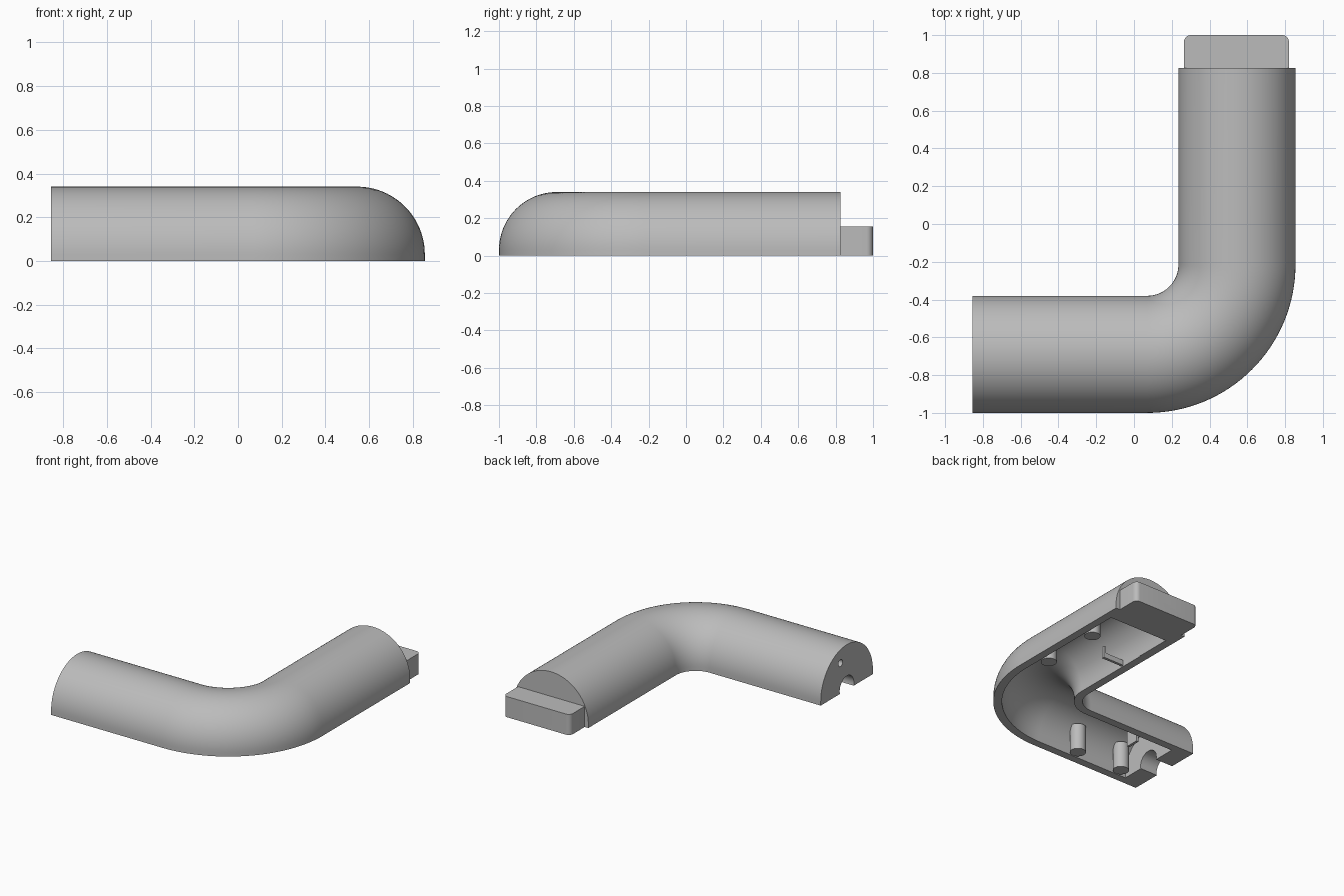
import bpy, bmesh
from math import sin, cos, pi, radians, sqrt
from mathutils import Vector

cube = bpy.data.objects.get("Cube")
if cube:
    bpy.data.objects.remove(cube)

grey = bpy.data.materials.new("plain_grey")
grey.use_nodes = True
grey.diffuse_color = (0.5, 0.5, 0.5, 1)
grey.node_tree.nodes["Principled BSDF"].inputs["Base Color"].default_value = (0.5, 0.5, 0.5, 1)

RADIUS, WALL, RISE = 0.31, 0.06, 0.03
ARM_X, ARM_Y = 0.545, -0.69          # centre lines of the two arms
BEND = Vector((0.07, -0.215))        # centre of the elbow


def make_object(name, bm):
    bmesh.ops.recalc_face_normals(bm, faces=bm.faces)
    mesh = bpy.data.meshes.new(name)
    bm.to_mesh(mesh)
    bm.free()
    mesh.materials.append(grey)
    obj = bpy.data.objects.new(name, mesh)
    bpy.context.collection.objects.link(obj)
    return obj


def sweep(name, radius, bottom, start_x, end_y):
    """Half-round section carried along one arm, the elbow and the other arm."""
    path = [(Vector((start_x, ARM_Y)), Vector((0, 1)))]
    for i in range(33):
        a = -pi / 2 + pi / 2 * i / 32
        out = Vector((cos(a), sin(a)))
        path.append((BEND + out * (ARM_X - BEND.x), -out))
    path.append((Vector((ARM_X, end_y)), Vector((-1, 0))))
    section = [(radius, bottom)]
    section += [(radius * cos(pi * i / 48), RISE + radius * sin(pi * i / 48)) for i in range(49)]
    section.append((-radius, bottom))
    bm = bmesh.new()
    rings = []
    for p, side in path:
        rings.append([bm.verts.new((*(p + side * s), z)) for s, z in section])
    n = len(section)
    for a, b in zip(rings, rings[1:]):
        for i in range(n):
            j = (i + 1) % n
            bm.faces.new((a[i], a[j], b[j], b[i]))
    bm.faces.new(rings[0])
    bm.faces.new(rings[-1])
    return make_object(name, bm)


def box(name, low, high, rounding=0):
    low, high = Vector(low), Vector(high)
    bm = bmesh.new()
    bmesh.ops.create_cube(bm, size=1)
    for v in bm.verts:
        v.co = (low + high) / 2 + v.co * (high - low)
    if rounding:
        corners = [e for e in bm.edges if all(v.co.y > high.y - 0.001 for v in e.verts)
                   and abs(e.verts[0].co.z - e.verts[1].co.z) > 0.01]
        bmesh.ops.bevel(bm, geom=corners, offset=rounding, segments=8, profile=0.5, affect='EDGES')
    return make_object(name, bm)


def rod(name, start, end, radius):
    start, end = Vector(start), Vector(end)
    bm = bmesh.new()
    bmesh.ops.create_cone(bm, cap_ends=True, segments=32, radius1=radius, radius2=radius,
                          depth=(end - start).length)
    turn = (end - start).to_track_quat('Z', 'Y')
    for v in bm.verts:
        v.co = (start + end) / 2 + turn @ v.co
    return make_object(name, bm)


def combine(obj, tool, operation='DIFFERENCE'):
    tool.hide_render = True
    mod = obj.modifiers.new("combine", 'BOOLEAN')
    mod.operation, mod.solver, mod.object = operation, 'EXACT', tool
    bpy.context.view_layer.update()
    graph = bpy.context.evaluated_depsgraph_get()
    mesh = bpy.data.meshes.new_from_object(obj.evaluated_get(graph))
    obj.modifiers.clear()
    obj.data = mesh
    bpy.data.objects.remove(tool)


# Hollow elbow shell with solid ends
shell = sweep("elbow_shell", RADIUS, 0, -0.855, 0.825)
combine(shell, sweep("cavity", RADIUS - WALL, -0.05, -0.71, 0.70))

# Joining tongue
combine(shell, box("tongue", (0.265, 0.76, 0), (0.82, 1, 0.155), 0.035), 'UNION')

# Screw holes with counterbores in the tongue
for y in (0.87, 0.965):
    combine(shell, rod("counterbore", (0.54, y, 0.07), (0.54, y, 0.3), 0.051))
    combine(shell, rod("screw_hole", (0.54, y, -0.1), (0.54, y, 0.2), 0.027))

# Cable opening and small hole through the other end wall
combine(shell, rod("cable_opening", (-1, ARM_Y, 0.02), (-0.6, ARM_Y, 0.02), 0.085))
combine(shell, rod("wire_hole", (-1, -0.615, 0.23), (-0.6, -0.615, 0.23), 0.026))

# Blind locating holes in the underside
for x, y in ((0.76, 0.92), (-0.79, -0.885)):
    combine(shell, rod("locating_hole", (x, y, -0.05), (x, y, 0.08), 0.022))

# Hollow screw posts along the outer wall
posts = []
for i, (x, y) in enumerate(((0.73, -0.05), (0.73, 0.42), (-0.23, -0.88), (-0.62, -0.88))):
    post = rod(f"screw_post_{i + 1}", (x, y, 0), (x, y, 0.2), 0.056)
    combine(post, rod("post_hole", (x, y, -0.05), (x, y, 0.15), 0.028))
    posts.append(post)

# Small ribs and ledges inside
ribs = [
    box("cross_rib", (0.28, 0.215, 0.01), (0.47, 0.235, 0.05)),
    box("rib_tab", (0.45, 0.215, 0.01), (0.47, 0.235, 0.10)),
    box("side_ledge", (0.26, 0.42, 0.0), (0.30, 0.69, 0.02)),
    box("hanging_rib", (-0.57, -0.73, 0.10), (-0.55, -0.63, 0.29)),
]

# Smooth shading on the round parts
bpy.ops.object.select_all(action='DESELECT')
for obj in [shell] + posts:
    obj.select_set(True)
bpy.context.view_layer.objects.active = shell
bpy.ops.object.shade_smooth_by_angle(angle=radians(30))
